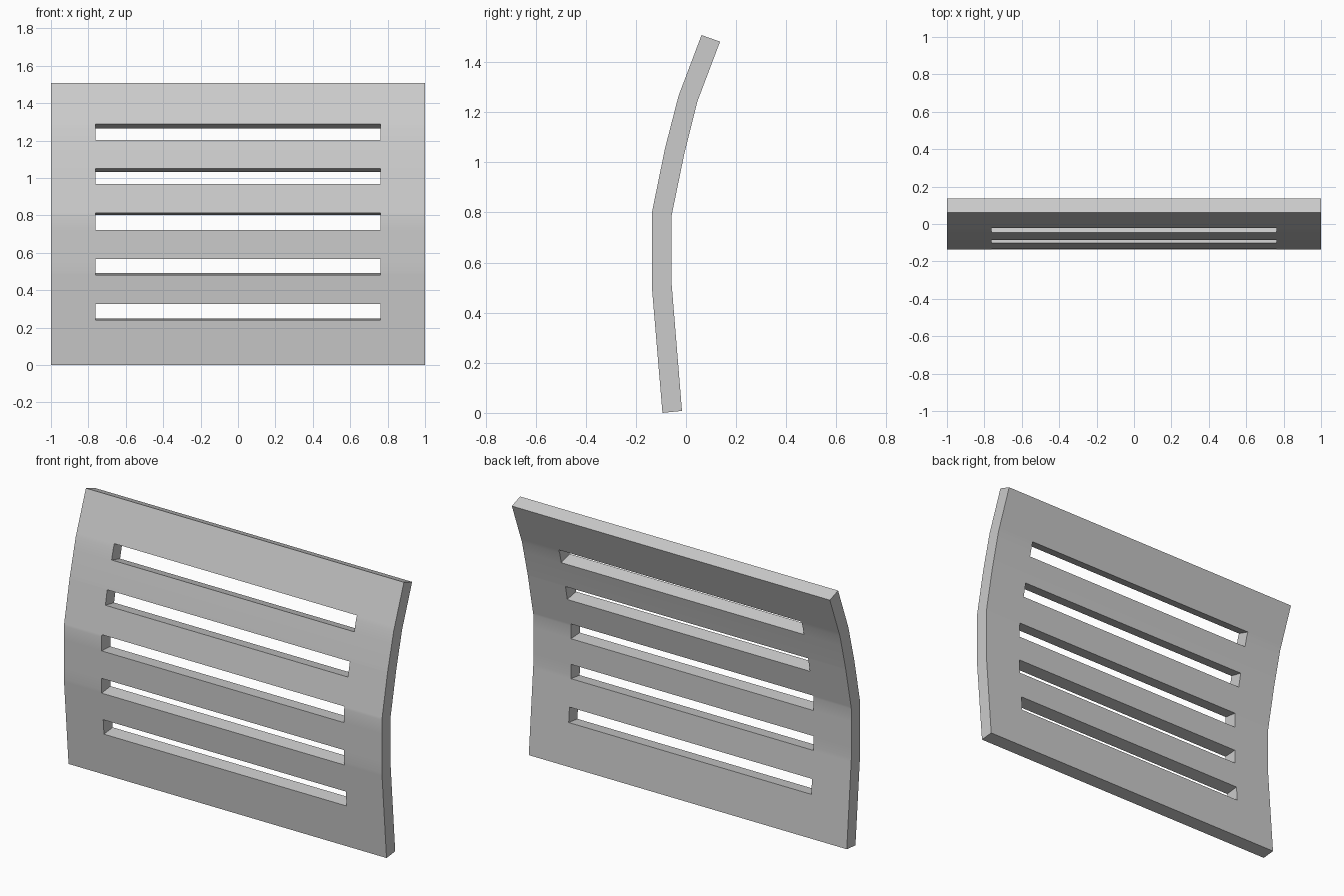
import bpy, bmesh

if "Cube" in bpy.data.objects:
    bpy.data.objects.remove(bpy.data.objects["Cube"])

# Bent panel section: (front y, front z, back y, back z)
SECTION = [
    (-0.094, 0.000, -0.016, 0.008),
    (-0.136, 0.500, -0.057, 0.510),
    (-0.136, 0.800, -0.057, 0.790),
    (-0.084, 1.055, -0.006, 1.038),
    (-0.030, 1.265, 0.045, 1.242),
    (0.062, 1.508, 0.136, 1.482),
]
SLOTS = [(0.240, 0.325), (0.481, 0.566), (0.722, 0.813), (0.968, 1.050), (1.204, 1.288)]
XS = [-1.0, -0.763, 0.763, 1.0]


def section_at(z):
    """Interpolate the section at a given front height."""
    for a, b in zip(SECTION, SECTION[1:]):
        if z <= b[1] + 1e-6:
            t = (z - a[1]) / (b[1] - a[1])
            return [p + (q - p) * t for p, q in zip(a, b)]


# Rows across the panel: section bends plus slot edges
rows = sorted({s[1] for s in SECTION} | {z for slot in SLOTS for z in slot})
bm = bmesh.new()
front, back = [], []
for z in rows:
    yf, zf, yb, zb = section_at(z)
    front.append([bm.verts.new((x, yf, zf)) for x in XS])
    back.append([bm.verts.new((x, yb, zb)) for x in XS])


def solid(r, c):
    """True where the panel has material, false in slots and outside."""
    if not (0 <= r < len(rows) - 1 and 0 <= c < 3):
        return False
    mid = (rows[r] + rows[r + 1]) / 2
    return c != 1 or not any(lo < mid < hi for lo, hi in SLOTS)


# Front and back skins, with walls wherever a solid cell meets an opening
for r in range(len(rows) - 1):
    for c in range(3):
        if not solid(r, c):
            continue
        cell = [(r, c), (r, c + 1), (r + 1, c + 1), (r + 1, c)]
        bm.faces.new([front[i][j] for i, j in cell])
        bm.faces.new([back[i][j] for i, j in reversed(cell)])
        neighbours = [(r - 1, c), (r, c + 1), (r + 1, c), (r, c - 1)]
        for k, n in enumerate(neighbours):
            if not solid(*n):
                (i, j), (m, q) = cell[k], cell[(k + 1) % 4]
                bm.faces.new([front[m][q], front[i][j], back[i][j], back[m][q]])
bmesh.ops.recalc_face_normals(bm, faces=bm.faces)

mesh = bpy.data.meshes.new("slatted_backrest")
bm.to_mesh(mesh)
bm.free()
panel = bpy.data.objects.new("slatted_backrest", mesh)
bpy.context.collection.objects.link(panel)
bpy.context.view_layer.objects.active = panel
panel.select_set(True)
bpy.ops.object.shade_smooth_by_angle()
